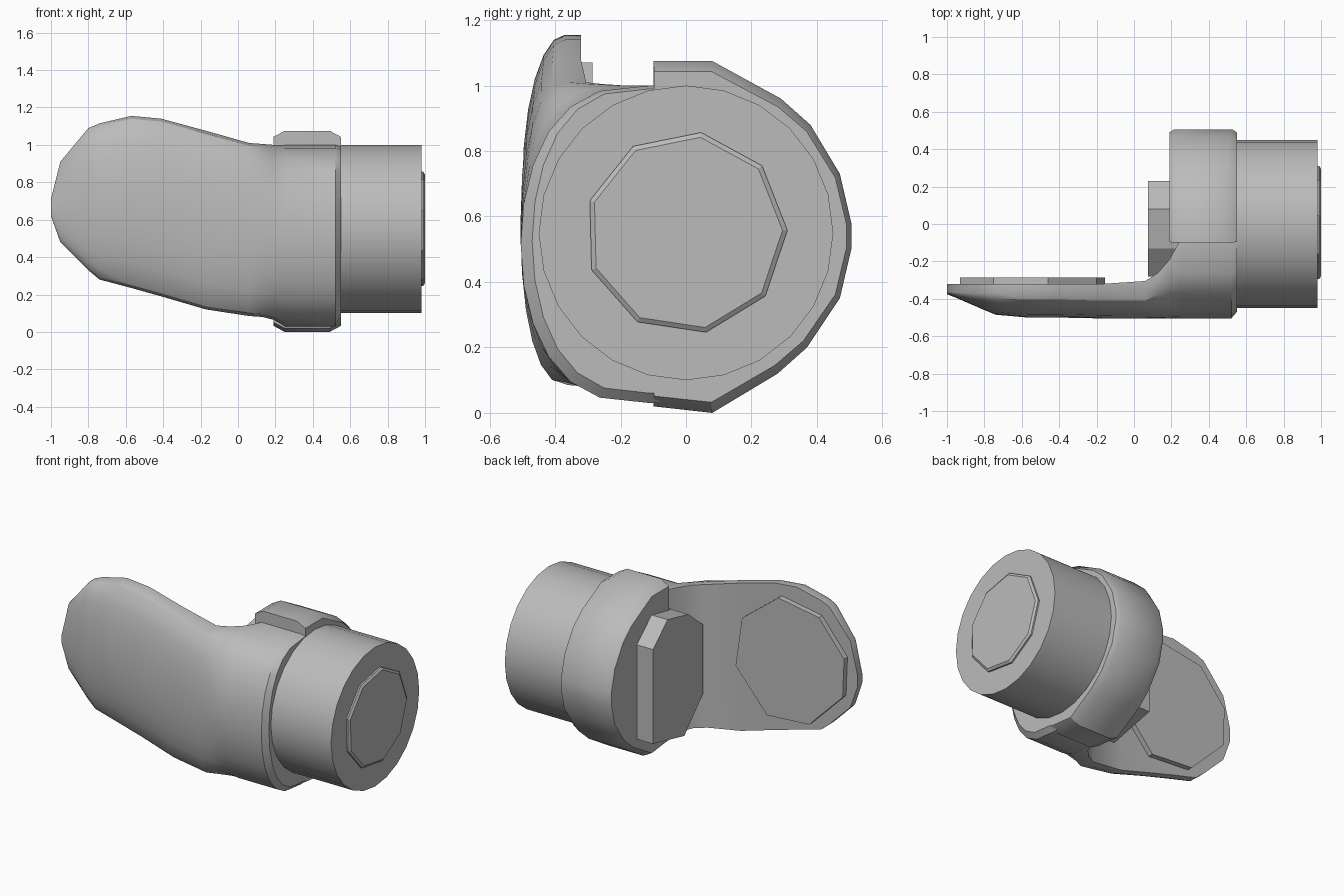
import bpy, bmesh, math

cube = bpy.data.objects.get("Cube")
if cube:
    bpy.data.objects.remove(cube, do_unlink=True)

grey = bpy.data.materials.new("plain grey")
grey.use_nodes = True
tone = (0.5, 0.5, 0.5, 1)
grey.diffuse_color = tone
grey.node_tree.nodes["Principled BSDF"].inputs["Base Color"].default_value = tone


def loft(name, loops, angle=30):
    """Skin a row of matching closed loops and cap both ends."""
    bm = bmesh.new()
    rings = [[bm.verts.new(p) for p in loop] for loop in loops]
    for a, b in zip(rings, rings[1:]):
        for i in range(len(a)):
            j = (i + 1) % len(a)
            bm.faces.new((a[i], a[j], b[j], b[i]))
    bm.faces.new(rings[0])
    bm.faces.new(rings[-1])
    bmesh.ops.recalc_face_normals(bm, faces=bm.faces)
    mesh = bpy.data.meshes.new(name)
    bm.to_mesh(mesh)
    bm.free()
    mesh.materials.append(grey)
    obj = bpy.data.objects.new(name, mesh)
    bpy.context.collection.objects.link(obj)
    bpy.ops.object.select_all(action='DESELECT')
    obj.select_set(True)
    bpy.context.view_layer.objects.active = obj
    bpy.ops.object.shade_smooth_by_angle(angle=math.radians(angle))
    return obj


def circle(x, radius, n, turn=0.0):
    steps = [turn + 2 * math.pi * i / n for i in range(n)]
    return [(x, radius * math.sin(t), 0.55 + radius * math.cos(t)) for t in steps]


def section(x, bottom, top, front, rim, back, power):
    """Domed front between two rims, closed by a flat back."""
    mid, half = (top + bottom) / 2, (top - bottom) / 2
    n = 12
    pts = []
    for i in range(n + 1):
        t = math.pi * i / n
        bulge = max(math.sin(t), 0) ** power
        pts.append((x, rim + (front - rim) * bulge, mid + half * math.cos(t)))
    return pts + [(x, back, bottom), (x, back, top)]


# Curved side plate running into the front of the collar
stations = [
    (-1.0, 0.62, 0.71, -0.375, -0.36, -0.32, 1),
    (-0.95, 0.48, 0.91, -0.395, -0.365, -0.32, 1),
    (-0.80, 0.33, 1.09, -0.46, -0.37, -0.32, 1),
    (-0.74, 0.28, 1.115, -0.485, -0.37, -0.32, 1),
    (-0.57, 0.235, 1.155, -0.50, -0.37, -0.32, 1),
    (-0.41, 0.19, 1.14, -0.50, -0.37, -0.32, 1),
    (-0.17, 0.12, 1.075, -0.505, -0.37, -0.32, 0.9),
    (0.06, 0.085, 1.01, -0.505, -0.36, -0.305, 0.8),
    (0.13, 0.08, 1.005, -0.505, -0.30, -0.26, 0.75),
    (0.19, 0.065, 1.0, -0.505, -0.21, -0.19, 0.7),
    (0.25, 0.03, 1.0, -0.505, -0.11, -0.08, 0.7),
    (0.52, 0.03, 1.0, -0.505, -0.11, -0.08, 0.7),
    (0.55, 0.06, 0.99, -0.47, -0.11, -0.08, 0.7),
]
loft("side_plate", [section(*s) for s in stations])

# Collar behind the plate, with chamfered edges
outline = [(-0.1, 1.075), (0.08, 1.075), (0.29, 0.96), (0.38, 0.88),
           (0.47, 0.73), (0.505, 0.58), (0.505, 0.5), (0.47, 0.35),
           (0.37, 0.2), (0.28, 0.12), (0.08, 0), (-0.1, 0.02)]


def collar_loop(x, shift, scale):
    return [(x + shift * abs(z - 0.54) / 0.54, y * (0.5 + scale / 2),
             0.54 + (z - 0.54) * scale) for y, z in outline]


loft("collar", [collar_loop(0.19, 0, 0.94), collar_loop(0.21, 0.04, 1),
                collar_loop(0.53, -0.04, 1), collar_loop(0.55, 0, 0.94)])

# Round barrel and its shallow end disc
loft("barrel", [circle(0.5, 0.45, 24), circle(0.98, 0.45, 24)])
loft("end_disc", [circle(0.97, 0.31, 9, 0.15), circle(0.99, 0.31, 9, 0.15),
                  circle(1.0, 0.295, 9, 0.15)], 10)

# Raised pad on the inner face of the collar
pad = [(0.23, 0.79), (0.08, 0.925), (-0.13, 0.88), (-0.28, 0.757),
       (-0.28, 0.31), (-0.09, 0.11), (0.23, 0.18)]
loft("collar_pad", [[(x, y, z) for y, z in pad] for x in (0.075, 0.25)], 10)

# Raised pad on the inner face of the side plate
pad = [(-0.2, 0.87), (-0.46, 1.07), (-0.75, 1.02), (-0.93, 0.8),
       (-0.92, 0.55), (-0.68, 0.31), (-0.38, 0.29), (-0.155, 0.55)]
loft("plate_pad", [[(x, y, z) for x, z in pad] for y in (-0.34, -0.285)], 10)
